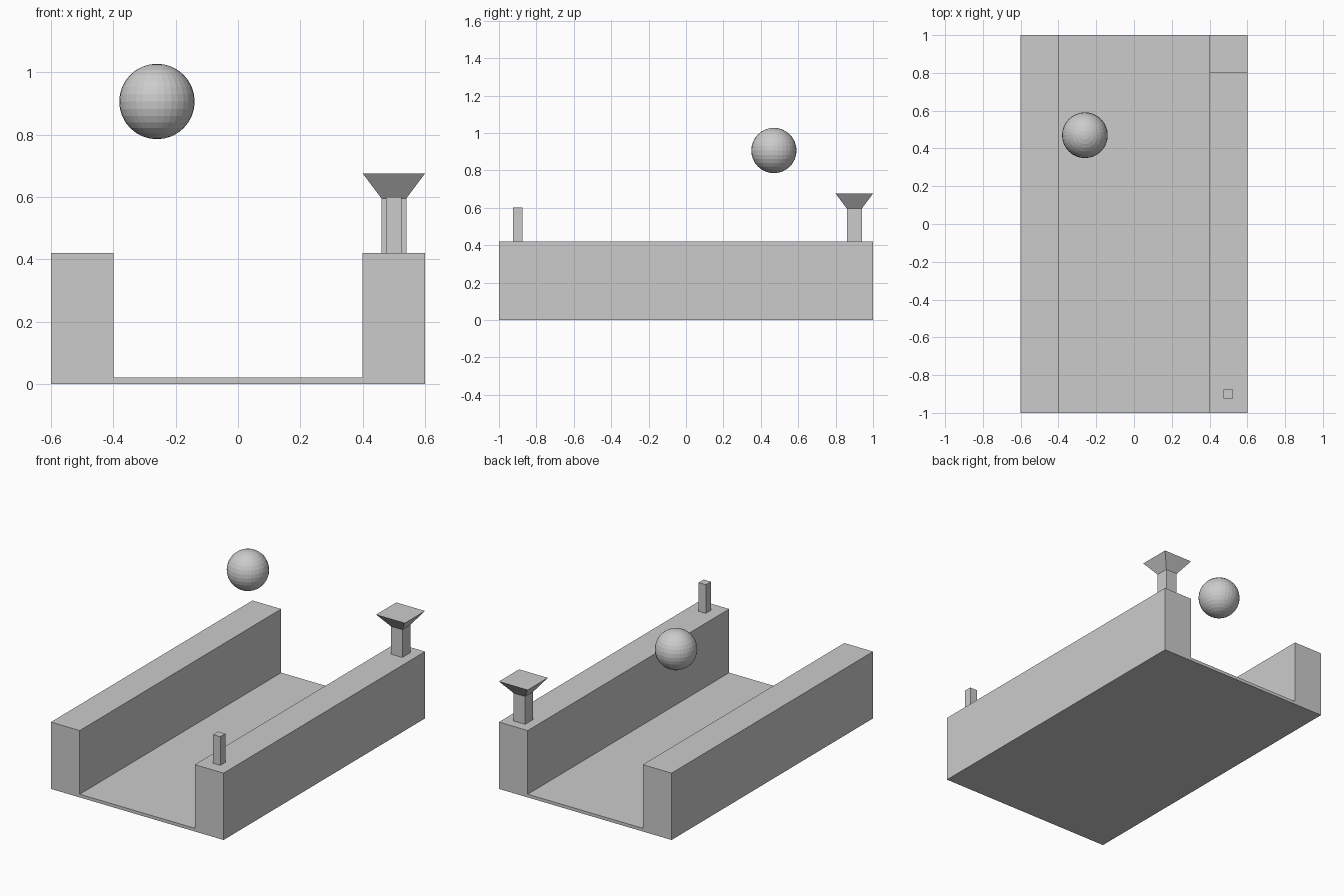
import bpy
from math import pi, sqrt

if "Cube" in bpy.data.objects:
    bpy.data.objects.remove(bpy.data.objects["Cube"])


def box(name, x, y, z):
    """Box spanning the given (min, max) ranges."""
    spans = (x, y, z)
    bpy.ops.mesh.primitive_cube_add(size=1, location=[(a + b) / 2 for a, b in spans])
    ob = bpy.context.object
    ob.name = name
    ob.scale = [b - a for a, b in spans]
    bpy.ops.object.transform_apply(location=False, rotation=False, scale=True)
    return ob


def post(name, x, y, half, z):
    """Square upright post."""
    return box(name, (x - half, x + half), (y - half, y + half), z)


# Channel: thin floor with a thick wall on each side
box("floor", (-0.6, 0.6), (-1, 1), (0, 0.02))
box("left_wall", (-0.6, -0.4), (-1, 1), (0.02, 0.42))
box("right_wall", (0.4, 0.6), (-1, 1), (0.02, 0.42))

# Slim front post and thicker rear column on the right wall
post("front_post", 0.5, -0.9, 0.025, (0.42, 0.6))
post("rear_column", 0.5, 0.9, 0.04, (0.42, 0.595))

# Flared square capital on the rear column
bpy.ops.mesh.primitive_cone_add(vertices=4, radius1=0.04 * sqrt(2), radius2=0.1 * sqrt(2),
                                depth=0.08, location=(0.5, 0.9, 0.635), rotation=(0, 0, pi / 4))
bpy.context.object.name = "column_capital"
bpy.ops.object.transform_apply(location=False, rotation=True, scale=False)

# Floating faceted ball
bpy.ops.mesh.primitive_uv_sphere_add(segments=32, ring_count=16, radius=0.121,
                                     location=(-0.26, 0.47, 0.906))
bpy.context.object.name = "ball"
